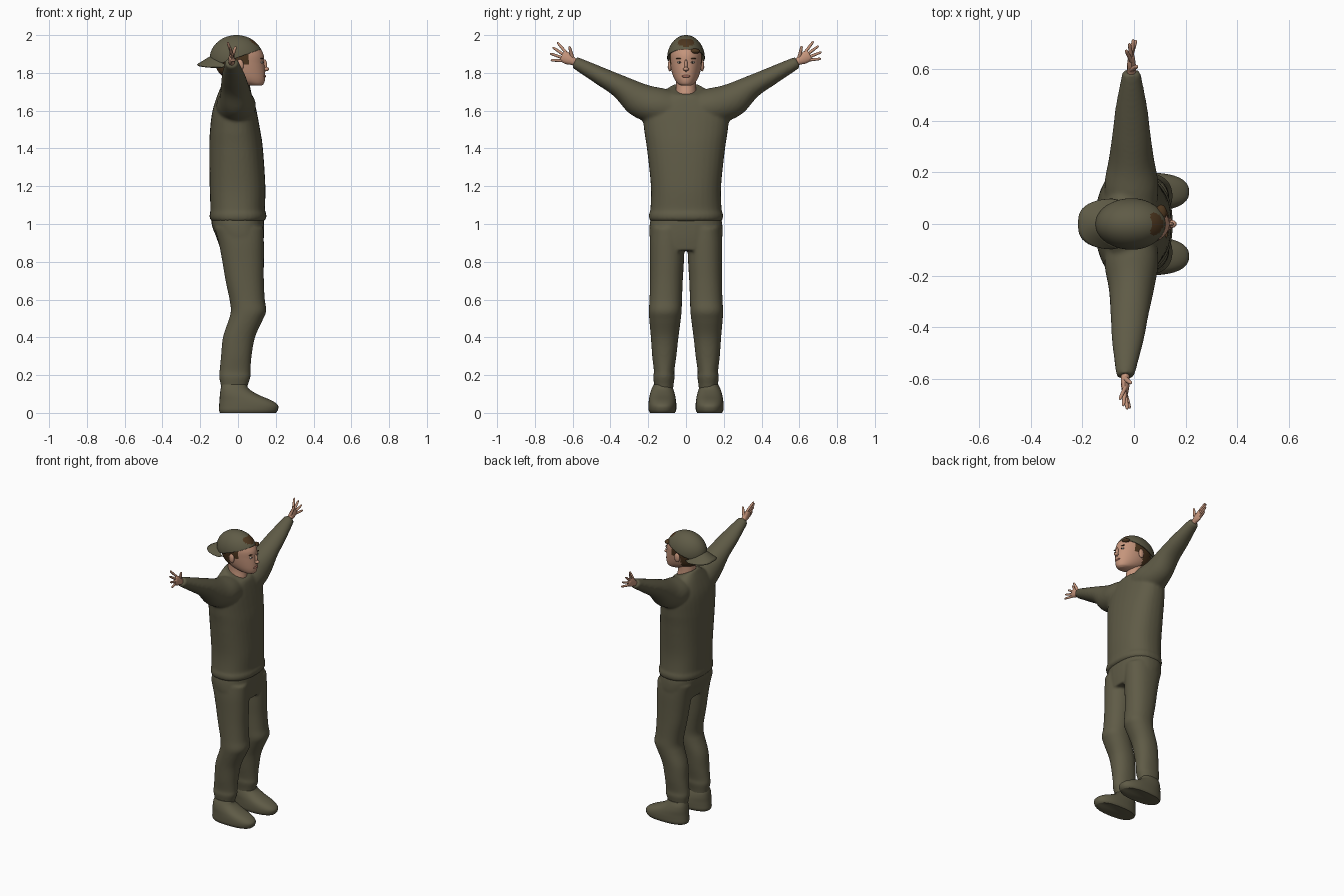
import bpy, bmesh, math
from mathutils import Vector, Matrix

if "Cube" in bpy.data.objects:
    bpy.data.objects.remove(bpy.data.objects["Cube"])


def material(name, rgb):
    m = bpy.data.materials.new(name)
    m.diffuse_color = (*rgb, 1)
    m.use_nodes = True
    m.node_tree.nodes["Principled BSDF"].inputs["Base Color"].default_value = m.diffuse_color
    return m


OLIVE = material("olive cloth", (0.115, 0.105, 0.062))
SKIN = material("skin", (0.56, 0.30, 0.20))
HAIR = material("brown hair", (0.075, 0.038, 0.014))
LIP = material("lips", (0.42, 0.17, 0.12))
WHITE = material("eye white", (0.62, 0.55, 0.48))
DARK = material("iris", (0.03, 0.02, 0.015))


def ring(z, back, front, hw, y=0, tilt=0):
    """Horizontal cross-section: centre, x half-axis, y half-axis."""
    return (Vector(((back + front) / 2, y, z)),
            Vector(((front - back) / 2, 0, tilt)), Vector((0, hw, 0)))


def loft(bm, rings, p=2.0, n=32, steps=5):
    """Skin smoothly interpolated superellipse rings and close both ends."""
    def spline(a, b, c, d, t):
        return 0.5 * (2 * b + (c - a) * t + (2 * a - 5 * b + 4 * c - d) * t * t
                      + (3 * b - a - 3 * c + d) * t ** 3)
    dense = []
    for i in range(len(rings) - 1):
        ks = [rings[max(0, i - 1)], rings[i], rings[i + 1], rings[min(len(rings) - 1, i + 2)]]
        for j in range(steps):
            dense.append([spline(*(k[q] for k in ks), j / steps) for q in range(3)])
    dense.append(rings[-1])
    loops = []
    for c, u, v in dense:
        loop = []
        for k in range(n):
            a = math.tau * k / n
            ca, sa = math.cos(a), math.sin(a)
            loop.append(bm.verts.new(c + u * math.copysign(abs(ca) ** (2 / p), ca)
                                     + v * math.copysign(abs(sa) ** (2 / p), sa)))
        loops.append(loop)
    for a, b in zip(loops, loops[1:]):
        for k in range(n):
            bm.faces.new((a[k], a[(k + 1) % n], b[(k + 1) % n], b[k]))
    bm.faces.new(loops[0][::-1])
    bm.faces.new(loops[-1])


def ball(bm, centre, radii, seg=20):
    mat = Matrix.Translation(centre) @ Matrix.Diagonal((*radii, 1))
    bmesh.ops.create_uvsphere(bm, u_segments=seg, v_segments=seg // 2, radius=1, matrix=mat)


def finish(name, bm, mats, rule=None, voxel=0):
    bmesh.ops.recalc_face_normals(bm, faces=bm.faces[:])
    if rule:
        for f in bm.faces:
            f.material_index = rule(f.calc_center_median())
    me = bpy.data.meshes.new(name)
    bm.to_mesh(me)
    bm.free()
    ob = bpy.data.objects.new(name, me)
    bpy.context.collection.objects.link(ob)
    for m in mats:
        me.materials.append(m)
    bpy.ops.object.select_all(action='DESELECT')
    ob.select_set(True)
    bpy.context.view_layer.objects.active = ob
    bpy.ops.object.shade_smooth_by_angle(angle=math.radians(50))
    if voxel:  # fuse overlapping pieces into one soft garment
        r = ob.modifiers.new("fuse", 'REMESH')
        r.mode, r.voxel_size, r.use_smooth_shade = 'VOXEL', voxel, True
        s = ob.modifiers.new("soften", 'SMOOTH')
        s.factor, s.iterations = 0.5, 6
    return ob


# Sweatshirt: torso and raised sleeves
bm = bmesh.new()
loft(bm, [ring(1.015, -.14, .137, .188), ring(1.03, -.15, .15, .196), ring(1.055, -.15, .15, .196),
          ring(1.075, -.146, .143, .189), ring(1.2, -.15, .145, .186), ring(1.4, -.152, .132, .207),
          ring(1.5, -.148, .117, .222), ring(1.6, -.135, .098, .225), ring(1.67, -.108, .085, .165, 0, -.015),
          ring(1.715, -.08, .075, .085, 0, -.035)], p=2.35)
SLEEVE = [(.04, 1.60, .095, .095, 20), (.15, 1.625, .105, .1, 25), (.25, 1.66, .088, .09, 33),
          (.35, 1.728, .074, .061, 30), (.45, 1.782, .062, .048, 27), (.57, 1.846, .039, .034, 27),
          (.592, 1.856, .034, .03, 27)]
for s in (1, -1):
    rings = []
    for y, z, ax, h, deg in SLEEVE:
        a = math.radians(deg)
        x = -.01 - (0 if s > 0 else .024 * max(0, (y - .25) / .34))
        rings.append((Vector((x, s * y, z)), Vector((ax, 0, 0)),
                      Vector((0, -s * math.sin(a) * h, math.cos(a) * h))))
    loft(bm, rings)
finish("sweatshirt", bm, [OLIVE], voxel=.009)

# Trousers: hips and two legs
bm = bmesh.new()
loft(bm, [ring(1.06, -.135, .133, .18), ring(1.0, -.14, .138, .192), ring(.93, -.115, .137, .192),
          ring(.86, -.09, .13, .175)], p=2.4)
LEG = [(.98, .1, .088, -.125, .135), (.9, .1, .092, -.102, .137), (.8, .101, .09, -.083, .137),
       (.7, .104, .087, -.066, .137), (.6, .107, .086, -.045, .142), (.54, .11, .087, -.038, .15),
       (.49, .111, .083, -.05, .13), (.4, .113, .073, -.08, .09), (.3, .115, .064, -.09, .072),
       (.22, .116, .054, -.098, .066), (.19, .117, .057, -.1, .066), (.14, .117, .05, -.09, .05),
       (.1, .117, .048, -.085, .045)]
for s in (1, -1):
    loft(bm, [ring(z, b, f, hw, s * y) for z, y, hw, b, f in LEG], p=2.2)
finish("trousers", bm, [OLIVE], voxel=.008)

# Shoes
for s, side in ((1, "left"), (-1, "right")):
    bm = bmesh.new()
    loft(bm, [ring(z, b, f, hw, s * .125) for z, b, f, hw in (
        (0, -.095, .2, .066), (.015, -.101, .211, .073), (.04, -.1, .212, .074), (.065, -.098, .18, .072),
        (.095, -.096, .11, .067), (.125, -.092, .06, .058), (.15, -.085, .045, .046))], p=2.4)
    finish(side + "_shoe", bm, [OLIVE])

# Hands: wrist and palm, four spread fingers and a thumb
for s, side, x0, tilt in ((1, "left", -.01, 30), (-1, "right", -.034, 27)):
    bm = bmesh.new()

    def along(deg):
        a = math.radians(deg)
        return Vector((0, s * math.cos(a), math.sin(a)))

    def limb(start, direction, parts):
        """Tapered limb; parts are (distance, thickness, half-width)."""
        d = direction.normalized()
        v = d.cross(Vector((1, 0, 0))).normalized()
        loft(bm, [(start + d * t, v.cross(d) * th, v * w) for t, th, w in parts], n=12, steps=3)

    wrist = Vector((x0, s * .572, 1.848))
    axis, up = along(tilt), along(tilt + 90)
    limb(wrist, axis, [(0, .018, .023), (.025, .017, .02), (.055, .017, .03), (.09, .012, .031), (.097, .007, .026)])
    for i, (off, length) in enumerate(((-24, .062), (-8, .075), (7, .078), (23, .075))):
        root = wrist + axis * .083 + up * (i - 1.5) * .016
        d = along(tilt + off) + Vector((.3 - .2 * i, 0, 0))
        limb(root, d, [(0, .008, .008), (length * .5, .0075, .0075), (length * .9, .006, .006), (length, .002, .002)])
    limb(wrist + axis * .04 + up * .014, along(tilt + 48) + Vector((.35, 0, 0)),
         [(0, .011, .011), (.03, .009, .009), (.06, .007, .007), (.068, .002, .002)])
    finish(side + "_hand", bm, [SKIN])

# Neck
bm = bmesh.new()
loft(bm, [ring(1.6, -.07, .06, .058), ring(1.68, -.066, .06, .056), ring(1.74, -.066, .05, .053),
          ring(1.8, -.07, .06, .055)])
finish("neck", bm, [SKIN])


# Head, with hair at the back, sides and hairline
def hair_rule(c):
    return int((c.x < -.01 and c.z > 1.765) or (c.x < .055 and c.z > 1.845) or c.z > 1.922)


bm = bmesh.new()
loft(bm, [ring(1.732, .065, .122, .022), ring(1.742, .02, .136, .042), ring(1.765, -.05, .143, .06),
          ring(1.8, -.1, .143, .074), ring(1.85, -.122, .139, .084), ring(1.9, -.125, .134, .087),
          ring(1.945, -.11, .106, .078), ring(1.98, -.055, .05, .04)], n=64, steps=8)
finish("head", bm, [SKIN, HAIR], hair_rule)

# Nose, ears, lips
bm = bmesh.new()
ball(bm, (.14, 0, 1.838), (.014, .009, .034))
ball(bm, (.149, 0, 1.82), (.016, .015, .011))
for s in (1, -1):
    ball(bm, (.01, s * .085, 1.84), (.02, .011, .032))
finish("nose_and_ears", bm, [SKIN])
bm = bmesh.new()
ball(bm, (.139, 0, 1.782), (.009, .024, .007))
finish("lips", bm, [LIP])

# Eyes, irises, eyebrows and the lock of hair on the forehead
bm, iris, brow = bmesh.new(), bmesh.new(), bmesh.new()
for s in (1, -1):
    ball(bm, (.125, s * .033, 1.856), (.008, .014, .006))
    ball(iris, (.1295, s * .033, 1.856), (.005, .005, .005))
    ball(brow, (.125, s * .034, 1.876), (.007, .019, .0035))
ball(brow, (.105, .045, 1.915), (.022, .03, .014))
finish("eyes", bm, [WHITE])
finish("irises", iris, [DARK])
finish("eyebrows_and_lock", brow, [HAIR])

# Cap worn backwards, hair showing through the opening at the front
bm = bmesh.new()
ball(bm, (-.008, 0, 1.875), (.142, .1, .125), 96)
bmesh.ops.bisect_plane(bm, geom=bm.verts[:] + bm.edges[:] + bm.faces[:], plane_co=(.12, 0, 1.925),
                       plane_no=(-.36, 0, 1), clear_inner=True)
cap = finish("cap", bm, [OLIVE, HAIR],
             lambda c: int(c.x > .05 and (c.y / .045) ** 2 + ((c.z - 1.96) / .021) ** 2 < 1))
cap.modifiers.new("thickness", 'SOLIDIFY').thickness = .004

# Drooping, arched brim
bm = bmesh.new()
N, M = 24, 6
grid = []
for i in range(N + 1):
    s = math.sin(math.pi * (i / N - .5))
    inner = Vector((-.005 - .135 * math.sqrt(1 - .85 * s * s), .09 * s, 1.888 - .048 * s * s))
    outer = Vector((-.085 - .13 * math.sqrt(max(0, 1 - abs(s) ** 3)), .095 * s, 1.842 - .014 * s * s))
    grid.append([bm.verts.new(inner.lerp(outer, j / M)) for j in range(M + 1)])
for a, b in zip(grid, grid[1:]):
    for j in range(M):
        bm.faces.new((a[j], a[j + 1], b[j + 1], b[j]))
brim = finish("cap_brim", bm, [OLIVE])
mod = brim.modifiers.new("thickness", 'SOLIDIFY')
mod.thickness, mod.offset = .008, 0
